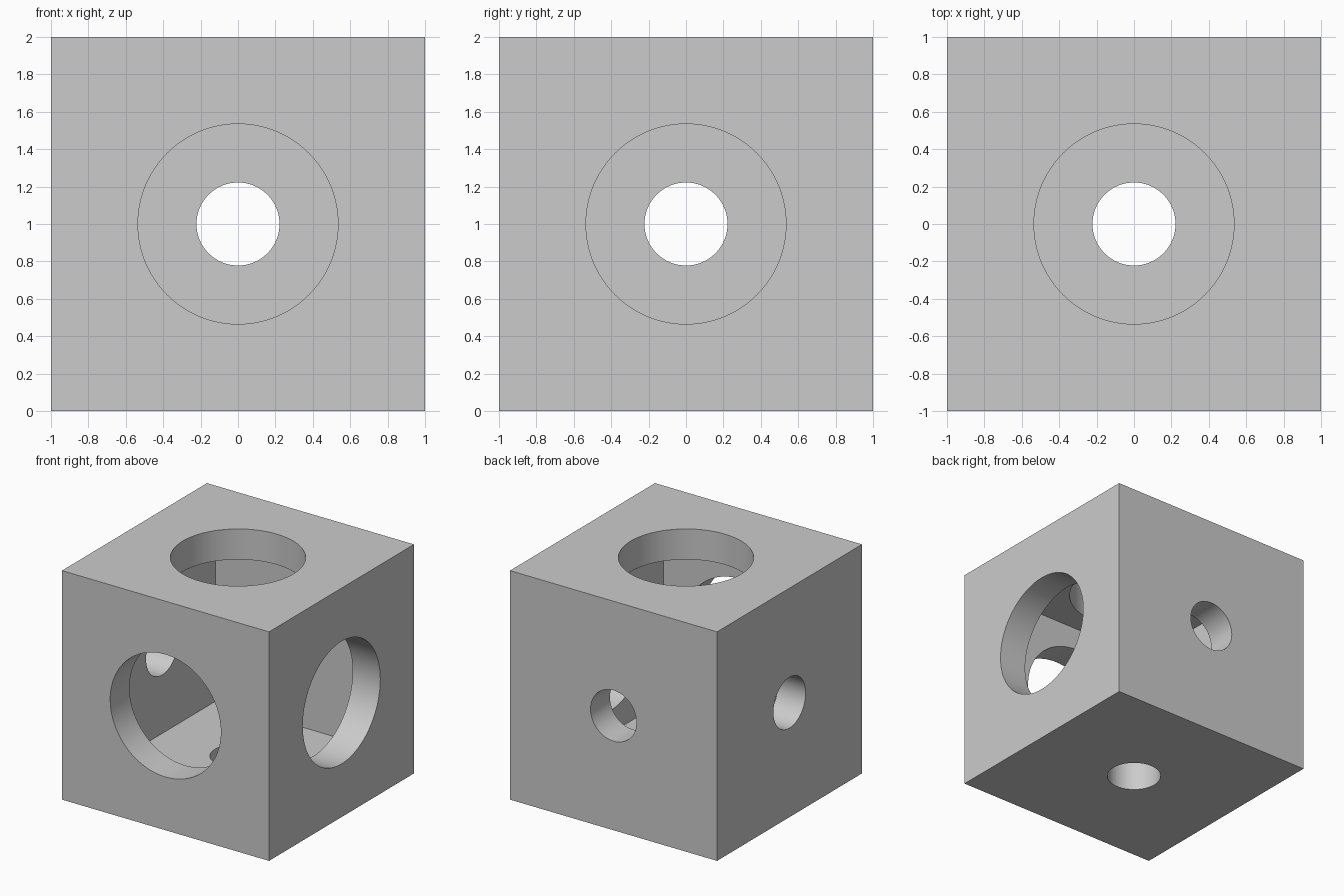
import bpy
import math
from mathutils import Vector

cube = bpy.data.objects.get("Cube")
if cube:
    bpy.data.objects.remove(cube, do_unlink=True)

WALL = 0.267
BIG_RADIUS = 0.535
SMALL_RADIUS = 0.222
CENTRE = Vector((0, 0, 1))

# Single grey material
grey = bpy.data.materials.new("plain grey")
grey.use_nodes = True
colour = (0.6, 0.6, 0.6, 1)
grey.diffuse_color = colour
grey.node_tree.nodes["Principled BSDF"].inputs["Base Color"].default_value = colour


def box(name, size):
    bpy.ops.mesh.primitive_cube_add(size=size, location=CENTRE)
    obj = bpy.context.object
    obj.name = name
    obj.data.materials.append(grey)
    return obj


def drill(name, direction, radius):
    """Cylinder passing through one wall only."""
    d = Vector(direction)
    bpy.ops.mesh.primitive_cylinder_add(
        vertices=96, radius=radius, depth=WALL * 2,
        location=CENTRE + d * (1 - WALL / 2),
        rotation=d.to_track_quat("Z", "Y").to_euler())
    obj = bpy.context.object
    obj.name = name
    obj.data.materials.append(grey)
    return obj


# Solid block, hollow chamber and one hole per wall
block = box("hollow_block", 2)
cutters = [box("chamber_cutter", 2 * (1 - WALL))]
for axis, sign, label in (((1, 0, 0), 1, "x"), ((0, 1, 0), -1, "y"), ((0, 0, 1), 1, "z")):
    d = Vector(axis) * sign
    cutters.append(drill("large_hole_cutter_" + label, d, BIG_RADIUS))
    cutters.append(drill("small_hole_cutter_" + label, -d, SMALL_RADIUS))

# Cut and apply
bpy.ops.object.select_all(action="DESELECT")
block.select_set(True)
bpy.context.view_layer.objects.active = block
for cutter in cutters:
    mod = block.modifiers.new(cutter.name, "BOOLEAN")
    mod.operation = "DIFFERENCE"
    mod.solver = "EXACT"
    mod.object = cutter
    bpy.ops.object.modifier_apply(modifier=mod.name)
for cutter in cutters:
    bpy.data.objects.remove(cutter, do_unlink=True)

bpy.ops.object.shade_smooth_by_angle(angle=math.radians(30))
